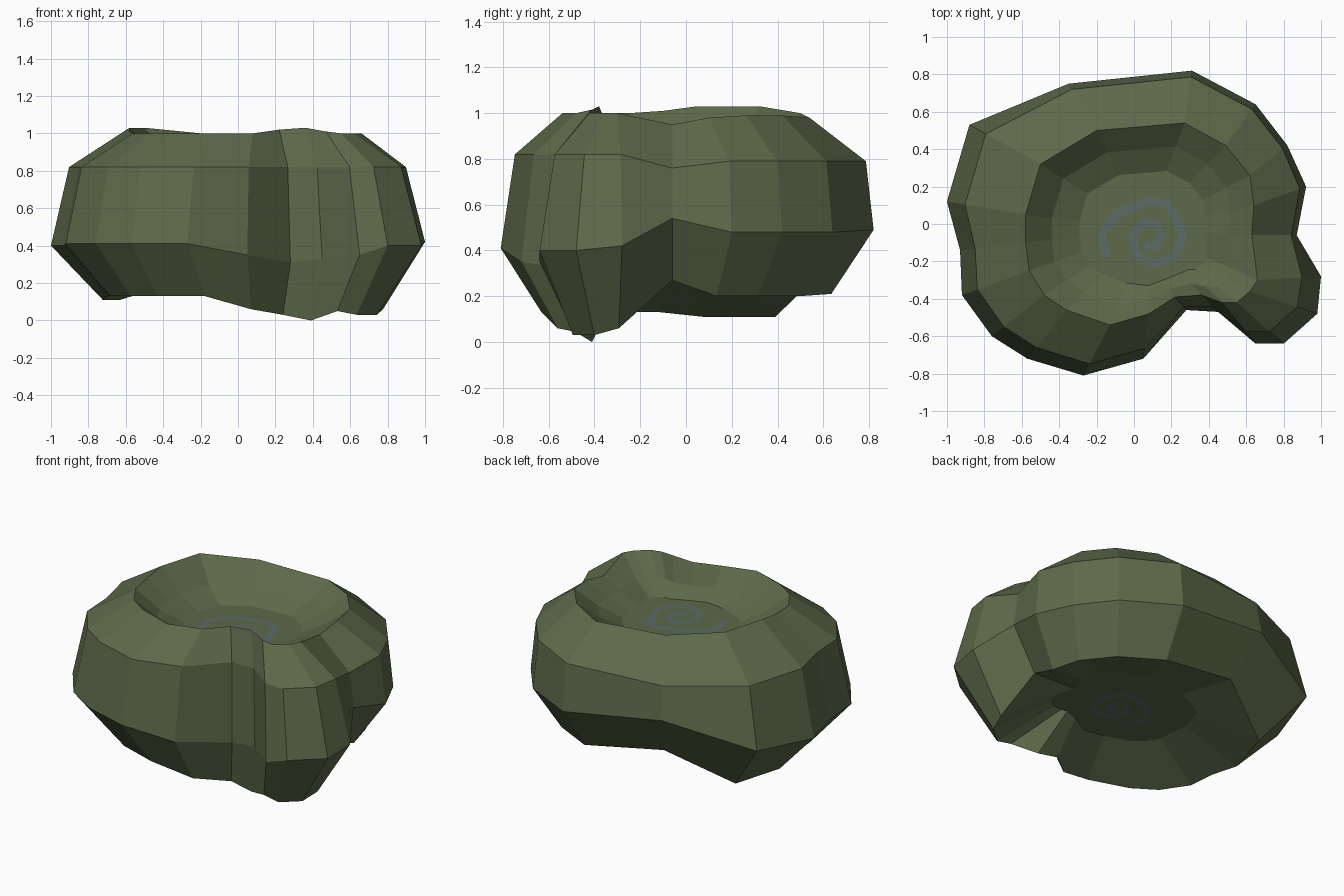
import bpy, bmesh
from mathutils import Vector

if "Cube" in bpy.data.objects:
    bpy.data.objects.remove(bpy.data.objects["Cube"])


def material(name, rgb):
    m = bpy.data.materials.new(name)
    m.diffuse_color = (*rgb, 1)
    m.use_nodes = True
    m.node_tree.nodes["Principled BSDF"].inputs["Base Color"].default_value = m.diffuse_color
    return m


green = material("moss green", (0.108, 0.142, 0.067))
blue = material("dull blue grey", (0.104, 0.147, 0.130))


def make_object(name, bm, mat):
    me = bpy.data.meshes.new(name)
    bm.to_mesh(me)
    bm.free()
    me.materials.append(mat)
    ob = bpy.data.objects.new(name, me)
    bpy.context.collection.objects.link(ob)
    return ob


# Waist outline of the coil, counterclockwise from the notch: x, y, waist z, bottom rim z
waist = [(.45, -.47, .33, 0), (.65, -.64, .35, .05), (.80, -.64, .40, .03), (.98, -.48, .40, .03),
         (1, -.28, .42, .06), (.87, -.06, .54, .27), (.92, .20, .48, .20), (.82, .42, .48, .20),
         (.65, .64, .48, .20), (.31, .82, .49, .21), (-.35, .75, .58, .30), (-.88, .53, .44, .11),
         (-1, .12, .40, .11), (-.93, -.14, .40, .13), (-.92, -.38, .41, .13), (-.76, -.60, .41, .13),
         (-.57, -.72, .41, .13), (-.27, -.81, .41, .13), (.05, -.72, .35, .06), (.28, -.46, .31, .03)]
# Crest of the coil around the dish, same stations: x, y, z
crest = [(.36, -.38, 1.03), (.47, -.42, 1.01), (.55, -.42, 1), (.62, -.36, 1), (.66, -.30, 1),
         (.63, -.06, .95), (.64, .10, .98), (.62, .26, .99), (.49, .42, .99), (.27, .54, .98),
         (-.20, .50, 1), (-.50, .32, 1.03), (-.58, .05, 1.03), (-.58, -.10, 1.01), (-.56, -.25, 1),
         (-.48, -.38, 1), (-.36, -.46, 1), (-.13, -.54, 1), (.08, -.48, 1), (.22, -.39, 1.02)]
FLOOR, UNDER = .82, .27
centre = Vector((.06, -.03))

# Coil body: rings joined from the underside disc, around the outside, to the top dish floor
bm = bmesh.new()
columns = []
for i, ((x, y, zw, zb), (cx, cy, cz)) in enumerate(zip(waist, crest)):
    o, c = Vector((x, y)), Vector((cx, cy))
    rim = o.lerp(c, .66)
    k = min(1, ((c - centre).length / .55) ** 1.5)
    shoulder_t = .30 if i < 5 else .12 if i < 11 else .23
    shoulder_z = .76 if i == 5 else .79 if 5 < i < 11 else .82
    ring = [(rim.lerp(centre, .45 * k), UNDER), (rim, zb), (o, zw), (o.lerp(c, shoulder_t), shoulder_z),
            (c, cz), (c.lerp(centre, .22 * k), .89), (c.lerp(centre, .45 * k), FLOOR)]
    columns.append([bm.verts.new((p.x, p.y, z)) for p, z in ring])
for i, a in enumerate(columns):
    b = columns[(i + 1) % len(columns)]
    for j in range(len(a) - 1):
        bm.faces.new((a[j], b[j], b[j + 1], a[j + 1]))
bm.faces.new([c[-1] for c in columns])
bm.faces.new([c[0] for c in reversed(columns)])
bmesh.ops.recalc_face_normals(bm, faces=bm.faces)
make_object("coiled_body", bm, green)

# Painted spirals, ribbons along a hand-drawn path on the dish floor and the underside
path = [Vector(p) for p in (
    (-.145, -.18), (-.175, -.06), (-.09, .06), (.08, .12), (.18, .11), (.23, .02), (.26, -.08),
    (.21, -.18), (.11, -.21), (.02, -.17), (-.015, -.07), (.05, .01), (.125, 0), (.145, -.07),
    (.11, -.125), (.06, -.105))]


def spiral(name, z, up, scale):
    bm = bmesh.new()
    mid = Vector((.05, -.05))
    pairs = []
    for i, p in enumerate(path):
        d = (path[min(i + 1, len(path) - 1)] - path[max(i - 1, 0)]).normalized()
        side = Vector((-d.y, d.x)) * .024
        pairs.append([bm.verts.new((*(mid + (q - mid) * scale), z)) for q in (p - side, p + side)])
    for (a, b), (c, d) in zip(pairs, pairs[1:]):
        bm.faces.new((a, c, d, b))
    bm.normal_update()
    for f in bm.faces:
        if (f.normal.z > 0) != up:
            f.normal_flip()
    make_object(name, bm, blue)


spiral("top_spiral", FLOOR + .003, True, 1)
spiral("underside_spiral", UNDER - .003, False, .85)
